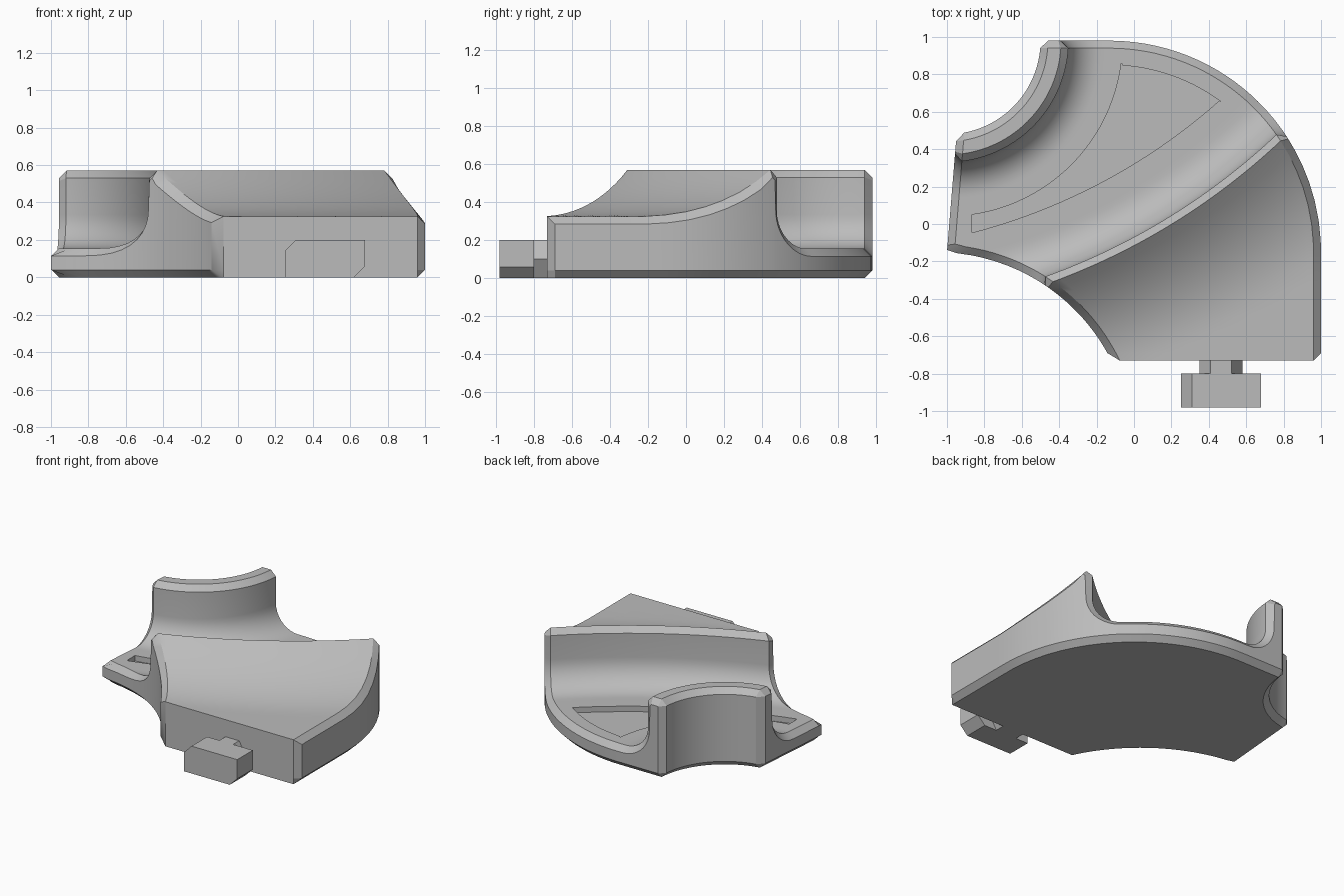
import bpy, bmesh, math
from mathutils import Vector

cube = bpy.data.objects.get("Cube")
if cube:
    bpy.data.objects.remove(cube)

grey = bpy.data.materials.new("plain grey")
grey.use_nodes = True
grey.diffuse_color = (0.5, 0.5, 0.5, 1)
grey.node_tree.nodes["Principled BSDF"].inputs["Base Color"].default_value = (0.5, 0.5, 0.5, 1)

CH = 0.04                            # chamfer width
STEPS = 36                           # divisions along the track
PILLAR = Vector((-1.0, 0.98))        # centre of the inner wall arc
RIDGE = Vector((-1.675, 3.06))       # centre of the outer wall arc
RIM = Vector((-0.13, -0.15))         # centre of the big rounded corner
HOLLOW = Vector((-1.06, -1.2))       # centre of the front left hollow


def polar(centre, r, deg):
    a = math.radians(deg)
    return centre + Vector((math.cos(a), math.sin(a))) * r


def pillar(r):
    return lambda t: polar(PILLAR, r, -105 + 120 * t)


def ridge(r):
    return lambda t: polar(RIDGE, r, -78 + 38 * t)


def front(y):
    return lambda t: Vector((-0.5 + 1.9 * t, y))


def blend(a, b, w):
    return lambda t: a(t).lerp(b(t), w)


def outside(p):
    """Signed distance past the plan outline's two track ends."""
    left = ((p.x + 1) * -0.61 + (p.y + 0.15) * 0.05) / 0.612
    hollow = 1.05 - (p - HOLLOW).length
    if p.x > RIM.x and p.y > RIM.y:
        right = (p - RIM).length - 1.13
    else:
        right = max(p.x - 1, p.y - 0.98)
    return max(left, hollow, right)


def crossing(curve, end, level):
    """Curve parameter where it meets the outline, inset by -level."""
    lo, hi = 0.5, end
    for _ in range(40):
        mid = (lo + hi) / 2
        if outside(curve(mid)) < level:
            lo = mid
        else:
            hi = mid
    return lo


def ramp_z(p):
    d = (p - RIDGE).length - 3.59
    return 0.325 + 0.245 * max(0, min(1, 1 - d / (0.57 + 0.08 * p.x))) ** 2


# Rows across the track: top curve, top height, edge curve, edge height
rows = [(pillar(0.5), 0.53, pillar(0.5), 0.53),
        (pillar(0.54), 0.57, pillar(0.54), 0.53),
        (pillar(0.61), 0.57, pillar(0.595), 0.53),
        (pillar(0.65), 0.53, pillar(0.605), 0.515)]
FILLET = 9
for i in range(FILLET + 1):          # inner wall fillet
    a = math.pi / 2 * i / FILLET
    c, s = math.cos(a), math.sin(a)
    rows.append((pillar(0.83 - 0.18 * c), 0.335 - 0.18 * s,
                 pillar(0.83 - 0.22 * c), 0.335 - 0.22 * s))
for i in range(1, 16):               # track floor
    f = blend(pillar(0.83), ridge(3.35), i / 16)
    rows.append((f, 0.155, f, 0.115))
for i in range(FILLET + 1):          # outer wall fillet
    a = math.pi / 2 * (1 - i / FILLET)
    c, s = math.cos(a), math.sin(a)
    rows.append((ridge(3.35 + 0.2 * c), 0.355 - 0.2 * s,
                 ridge(3.35 + 0.24 * c), 0.355 - 0.24 * s))
rows.append((ridge(3.55), 0.53, ridge(3.595), 0.515))
rows.append((ridge(3.59), 0.57, ridge(3.61), 0.53))
for i in range(1, 13):               # ramp down to the front
    f = blend(ridge(3.59), front(-0.69), i / 12)
    rows.append((f, None, f, None))
rows.append((front(-0.73), None, front(-0.73), None))


def inset_points(curve):
    t0, t1 = crossing(curve, 0, -CH), crossing(curve, 1, -CH)
    return [curve(t0 + (t1 - t0) * j / STEPS) for j in range(STEPS + 1)]


def make_object(name, bm):
    bmesh.ops.recalc_face_normals(bm, faces=bm.faces)
    mesh = bpy.data.meshes.new(name)
    bm.to_mesh(mesh)
    bm.free()
    mesh.materials.append(grey)
    obj = bpy.data.objects.new(name, mesh)
    bpy.context.collection.objects.link(obj)
    return obj


def build_body():
    bm = bmesh.new()

    def vert(p, z):
        return bm.verts.new((p.x, p.y, z))

    def strip(a, b):
        for j in range(len(a) - 1):
            bm.faces.new((a[j], a[j + 1], b[j + 1], b[j]))

    last = len(rows) - 1
    top, sides = [], ([], [])
    for i, (curve, z, edge, edge_z) in enumerate(rows):
        pts = inset_points(curve)
        ends = i in (0, last)
        line = [vert(p, ramp_z(p) if z is None else z) for p in pts]
        caps = []
        for end in (0, 1):
            p = edge(crossing(edge, end, -CH if ends else 0))
            h = ramp_z(p) - (0 if ends else CH) if edge_z is None else edge_z
            base = rows[1][2] if i == 0 else edge
            q = base(crossing(base, end, -CH))
            caps.append(vert(p, h))
            sides[end].append((caps[end], vert(p, CH), vert(q, 0)))
        top.append([caps[0]] + line + [caps[1]])
    # top surface, then the two track ends with their lower chamfer
    for a, b in zip(top, top[1:]):
        strip(a, b)
    for side in sides:
        for k in (0, 1):
            strip([s[k] for s in side], [s[k + 1] for s in side])
    # back of the inner wall and the front face
    bottoms = []
    for i, base in ((0, rows[1][0]), (last, rows[last][0])):
        low = [vert(p, CH) for p in inset_points(rows[i][0])]
        bottom = [vert(p, 0) for p in inset_points(base)]
        strip(top[i][1:-1], low)
        strip(low, bottom)
        bottoms.append(bottom)
    # underside
    loop = ([s[2] for s in sides[0][1:-1]] + bottoms[1]
            + [s[2] for s in reversed(sides[1][1:-1])] + bottoms[0][::-1])
    ring = []
    for v in loop:
        if not ring or (v.co - ring[-1].co).length > 1e-4:
            ring.append(v)
    bm.faces.new(ring)
    bmesh.ops.remove_doubles(bm, verts=bm.verts, dist=1e-4)
    bmesh.ops.dissolve_degenerate(bm, edges=bm.edges, dist=1e-5)
    return make_object("track_body", bm)


def prism(name, points, offset):
    """Extrude a closed outline of 3D points."""
    bm = bmesh.new()
    face = bm.faces.new([bm.verts.new(p) for p in points])
    ext = bmesh.ops.extrude_face_region(bm, geom=[face])
    moved = [v for v in ext["geom"] if isinstance(v, bmesh.types.BMVert)]
    bmesh.ops.translate(bm, verts=moved, vec=offset)
    return make_object(name, bm)


def arc(centre, r, a, b, n=24):
    return [polar(centre, r, a + (b - a) * i / n) for i in range(n + 1)]


body = build_body()

# Recess in the track floor
outline = (arc(PILLAR, 0.94, -82, -7.3) + arc(RIM, 1.0, 86, 53)
           + arc(RIDGE, 3.21, -48.4, -75.4))
cutter = prism("recess_cutter", [(p.x, p.y, 0.115) for p in outline], (0, 0, 0.1))
cutter.hide_render = True
cut = body.modifiers.new("recess", "BOOLEAN")
cut.operation = "DIFFERENCE"
cut.solver = "EXACT"
cut.object = cutter
bpy.context.view_layer.objects.active = body
body.select_set(True)
bpy.ops.object.modifier_apply(modifier=cut.name)
bpy.data.objects.remove(cutter)
bpy.ops.object.shade_smooth_by_angle(angle=math.radians(28))

# Connector on the front: neck and head
neck = [(0.35, 0), (0.35, 0.14), (0.41, 0.2), (0.52, 0.2), (0.58, 0.1), (0.52, 0)]
head = [(0.25, 0), (0.25, 0.14), (0.31, 0.2), (0.68, 0.2), (0.68, 0.06), (0.62, 0)]
prism("connector_neck", [(x, -0.8, z) for x, z in neck], (0, 0.08, 0))
prism("connector_head", [(x, -0.98, z) for x, z in head], (0, 0.18, 0))
